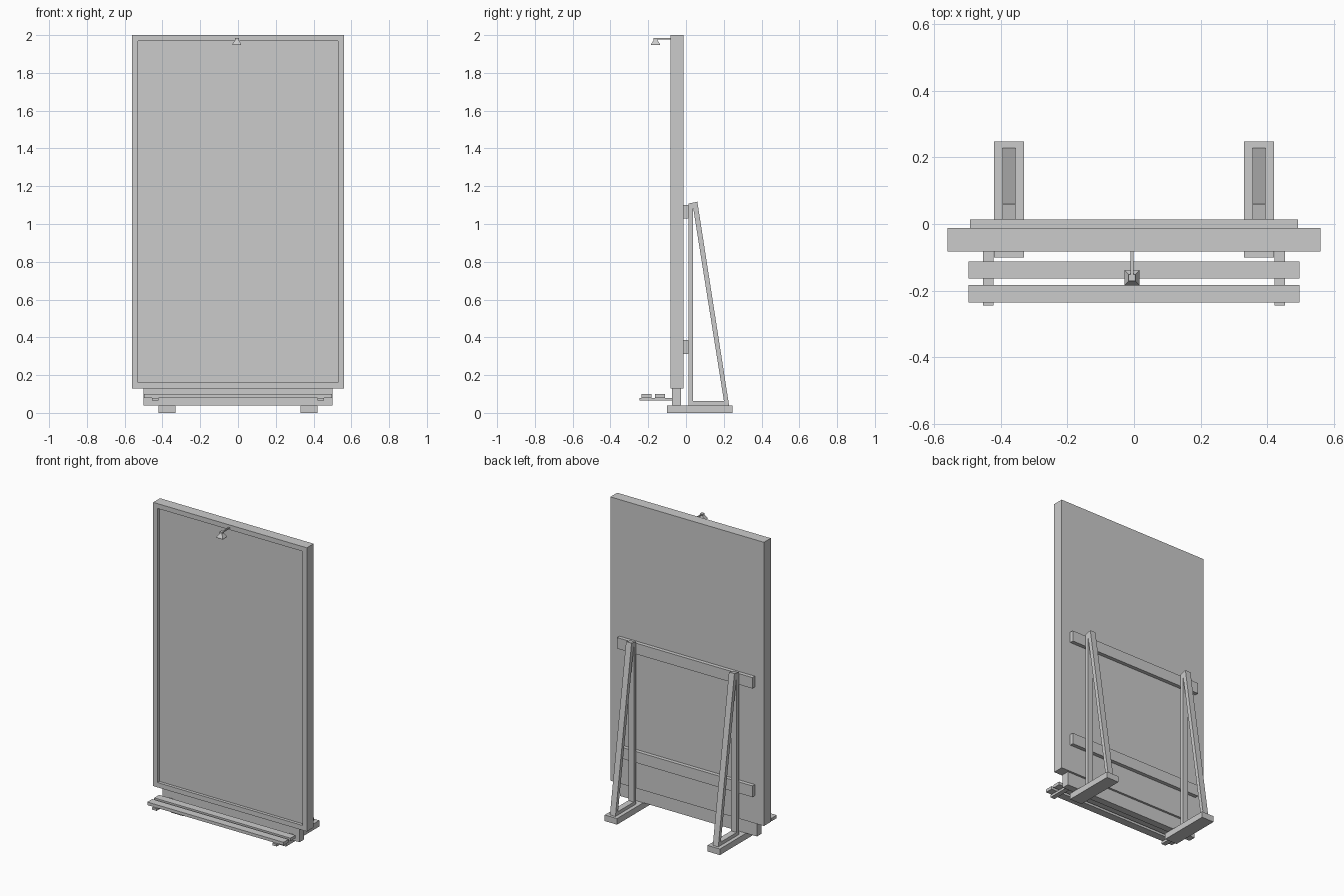
import bpy, bmesh, math

if "Cube" in bpy.data.objects:
    bpy.data.objects.remove(bpy.data.objects["Cube"])


def finish(name, bm):
    bmesh.ops.recalc_face_normals(bm, faces=bm.faces)
    mesh = bpy.data.meshes.new(name)
    bm.to_mesh(mesh)
    bm.free()
    obj = bpy.data.objects.new(name, mesh)
    bpy.context.collection.objects.link(obj)
    return obj


def box_bm(x0, x1, y0, y1, z0, z1):
    bm = bmesh.new()
    bmesh.ops.create_cube(bm, size=1)
    for v in bm.verts:
        v.co.x = x1 if v.co.x > 0 else x0
        v.co.y = y1 if v.co.y > 0 else y0
        v.co.z = z1 if v.co.z > 0 else z0
    return bm


def box(name, *bounds):
    return finish(name, box_bm(*bounds))


# Board with a raised border around a recessed front panel
bm = box_bm(-0.56, 0.56, -0.083, -0.012, 0.13, 2.0)
bm.normal_update()
front = min(bm.faces, key=lambda f: f.calc_center_median().y)
bmesh.ops.inset_region(bm, faces=[front], thickness=0.045)
panel = bmesh.ops.extrude_discrete_faces(bm, faces=[front])["faces"][0]
bmesh.ops.translate(bm, verts=panel.verts, vec=(0, 0.02, 0))
finish("framed_board", bm)

# Skirting below the board and the two rear rails
box("lower_skirt", -0.5, 0.5, -0.074, -0.026, 0.04, 0.13)
box("upper_rear_rail", -0.493, 0.493, -0.012, 0.013, 1.028, 1.10)
box("lower_rear_rail", -0.493, 0.493, -0.012, 0.013, 0.312, 0.386)

# Front shelf made from two slats
box("front_shelf_slat", -0.497, 0.497, -0.235, -0.183, 0.08, 0.10)
box("back_shelf_slat", -0.497, 0.497, -0.163, -0.112, 0.08, 0.10)


# Triangular rear support: side profile with a triangular opening
def support(name, x, width):
    outer = [(0.013, 0.04), (0.228, 0.04), (0.06, 1.118), (0.013, 1.108)]
    inner = [(0.037, 0.062), (0.201, 0.062), (0.038, 1.085), (0.037, 1.085)]
    bm = bmesh.new()
    rings = [[bm.verts.new((x + s * width / 2, y, z)) for y, z in loop]
             for s in (-1, 1) for loop in (outer, inner)]
    oa, ia, ob, ib = rings
    for a, b in ((oa, ia), (ob, ib), (oa, ob), (ia, ib)):
        for i in range(4):
            j = (i + 1) % 4
            bm.faces.new((a[i], a[j], b[j], b[i]))
    finish(name, bm)


for side, s in (("left", -1), ("right", 1)):
    cx = s * 0.375
    box(side + "_foot", cx - 0.045, cx + 0.045, -0.10, 0.247, 0, 0.04)
    support(side + "_support", cx, 0.04)
    bx = s * 0.438
    box(side + "_shelf_bracket", bx - 0.016, bx + 0.016, -0.245, -0.07, 0.065, 0.08)

# Small lamp: square stepped shade on a thin arm
LX, LY = -0.006, -0.161
bm = bmesh.new()
rings = [[bm.verts.new((LX + sx * r, LY + sy * r, z))
          for sx, sy in ((-1, -1), (1, -1), (1, 1), (-1, 1))]
         for r, z in ((0.023, 1.947), (0.023, 1.953), (0.010, 1.973), (0.010, 1.986))]
for a, b in zip(rings, rings[1:]):
    for i in range(4):
        j = (i + 1) % 4
        bm.faces.new((a[i], a[j], b[j], b[i]))
bm.faces.new(rings[0])
bm.faces.new(rings[-1])
finish("lamp_shade", bm)
box("lamp_arm", LX - 0.004, LX + 0.004, LY, -0.08, 1.976, 1.984)
